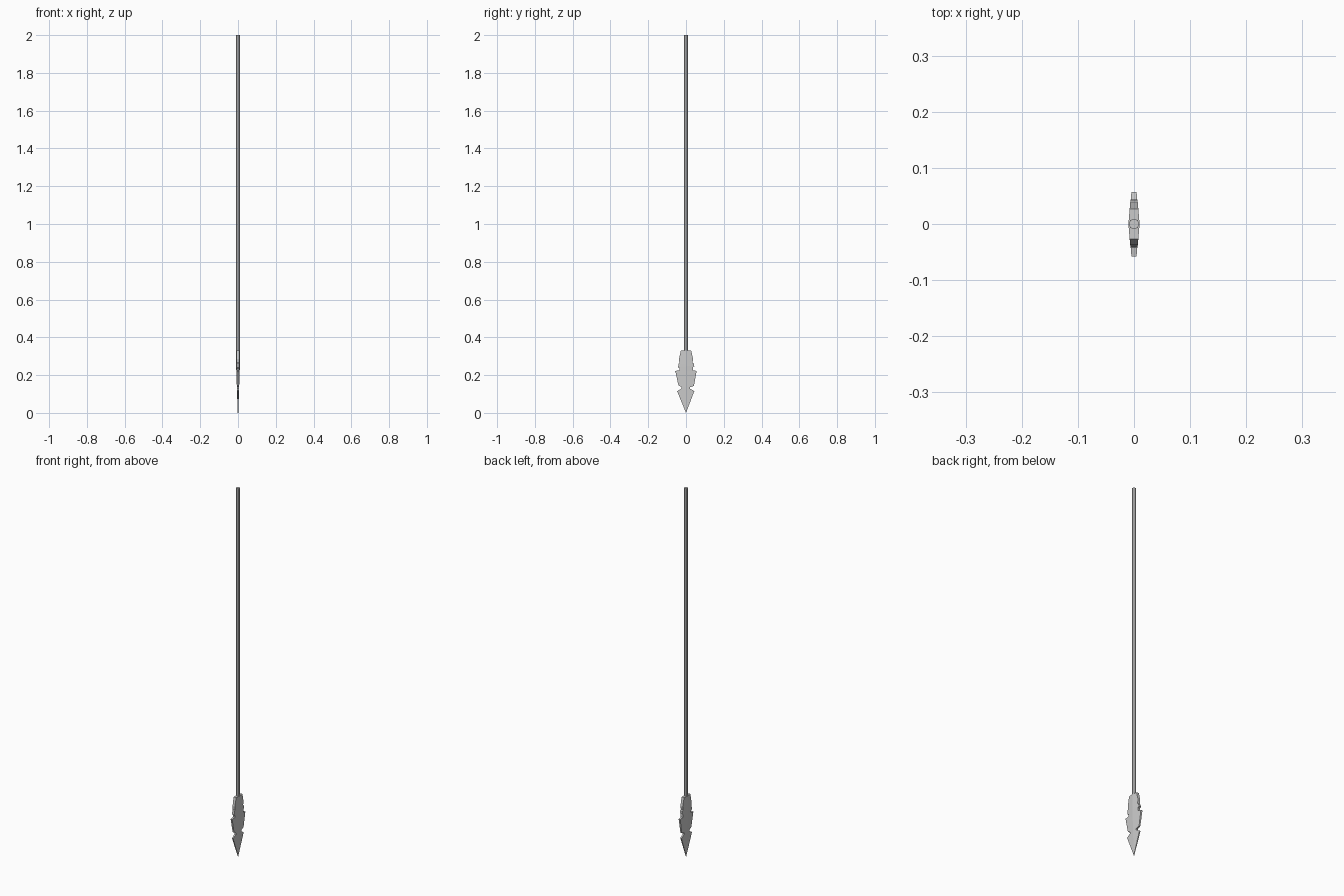
import bpy, bmesh

if "Cube" in bpy.data.objects:
    bpy.data.objects.remove(bpy.data.objects["Cube"])

# shaft
bpy.ops.mesh.primitive_cylinder_add(vertices=8, radius=0.0095, depth=1.69, location=(0, 0, 1.155))
bpy.context.object.name = "shaft"

# chipped stone blade: half outlines (y, z) from tip to shoulder
right = [(0.044, 0.115), (0.022, 0.128), (0.022, 0.136), (0.042, 0.143), (0.055, 0.215), (0.057, 0.222),
         (0.036, 0.226), (0.036, 0.243), (0.044, 0.247), (0.041, 0.262), (0.034, 0.266),
         (0.038, 0.285), (0.027, 0.33)]
left = [(-0.047, 0.115), (-0.025, 0.128), (-0.025, 0.138), (-0.040, 0.145), (-0.055, 0.215), (-0.058, 0.222),
        (-0.034, 0.226), (-0.034, 0.236), (-0.042, 0.240), (-0.039, 0.262), (-0.035, 0.266),
        (-0.037, 0.285), (-0.027, 0.33)]


def thickness(y, z):
    ridge = 0.0015 + 0.0085 * min(z / 0.25, 1)
    return ridge * (1 - 0.5 * min(abs(y) / 0.058, 1))


bm = bmesh.new()


def pair(y, z):
    t = thickness(y, z)
    return [bm.verts.new((s * t, y, z)) for s in (1, -1)]


tip = pair(0, 0)
ridge = [tip] + [pair(0, z) for _, z in right]
for outline in (right, left):
    edge = [tip] + [pair(y, z) for y, z in outline]
    for i in range(len(outline)):
        for s in (0, 1):
            ring = [ridge[i][s], edge[i][s], edge[i + 1][s], ridge[i + 1][s]]
            bm.faces.new(list(dict.fromkeys(ring)))
        bm.faces.new((edge[i][0], edge[i][1], edge[i + 1][1], edge[i + 1][0]))
    bm.faces.new((edge[-1][0], edge[-1][1], ridge[-1][1], ridge[-1][0]))
bmesh.ops.recalc_face_normals(bm, faces=bm.faces)
me = bpy.data.meshes.new("blade")
bm.to_mesh(me)
bm.free()
bpy.context.collection.objects.link(bpy.data.objects.new("blade", me))
